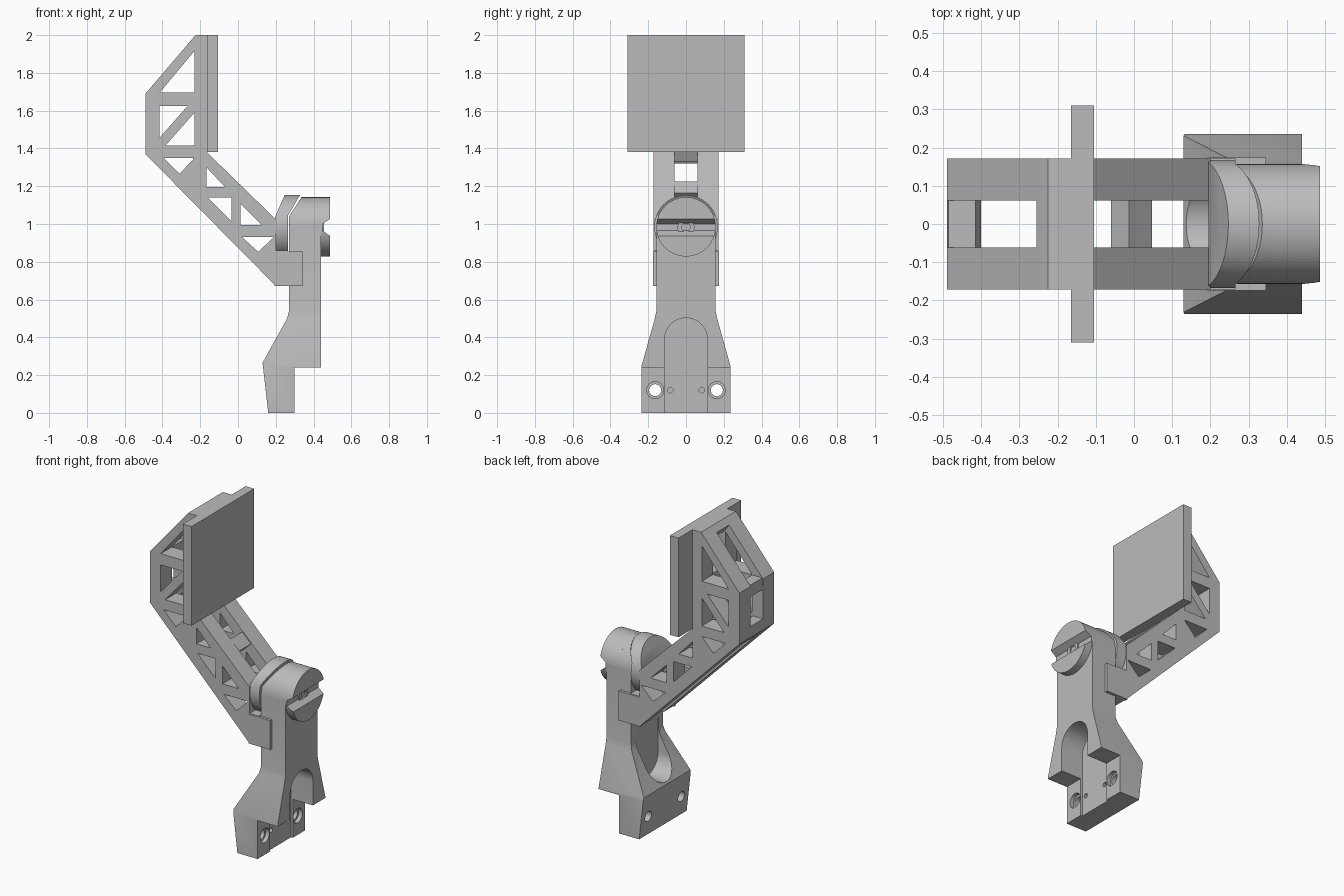
import bpy
import bmesh
import math
from mathutils import Matrix, Vector

cube = bpy.data.objects.get("Cube")
if cube:
    bpy.data.objects.remove(cube)

grey = bpy.data.materials.new("plain_grey")
grey.use_nodes = True
grey.diffuse_color = (0.5, 0.5, 0.5, 1)
grey.node_tree.nodes["Principled BSDF"].inputs["Base Color"].default_value = (0.5, 0.5, 0.5, 1)


def finish(name, bm):
    bmesh.ops.recalc_face_normals(bm, faces=bm.faces[:])
    mesh = bpy.data.meshes.new(name)
    bm.to_mesh(mesh)
    bm.free()
    mesh.materials.append(grey)
    obj = bpy.data.objects.new(name, mesh)
    bpy.context.collection.objects.link(obj)
    return obj


def prism(name, points, lo, hi, axis="y"):
    """Extrude an (x, z) profile along y, or a (y, z) profile along x."""
    bm = bmesh.new()
    place = (lambda a, b: (a, lo, b)) if axis == "y" else (lambda a, b: (lo, a, b))
    face = bm.faces.new([bm.verts.new(place(a, b)) for a, b in points])
    moved = bmesh.ops.extrude_face_region(bm, geom=[face])["geom"]
    step = Vector((0, hi - lo, 0)) if axis == "y" else Vector((hi - lo, 0, 0))
    bmesh.ops.translate(bm, vec=step, verts=[v for v in moved if isinstance(v, bmesh.types.BMVert)])
    return finish(name, bm)


def box(name, x, y, z):
    return prism(name, [(x[0], z[0]), (x[1], z[0]), (x[1], z[1]), (x[0], z[1])], *y)


def rod(name, x0, x1, y, z, radius, sides=64, end_radius=None):
    bm = bmesh.new()
    bmesh.ops.create_cone(bm, cap_ends=True, segments=sides, radius1=radius,
                          radius2=end_radius or radius, depth=x1 - x0,
                          matrix=Matrix.Translation(((x0 + x1) / 2, y, z)) @ Matrix.Rotation(math.pi / 2, 4, "Y"))
    return finish(name, bm)


def combine(obj, tools, operation="DIFFERENCE"):
    """Apply boolean tools and remove them."""
    for tool in tools:
        tool.hide_render = True
        mod = obj.modifiers.new("shape", "BOOLEAN")
        mod.operation, mod.object, mod.solver = operation, tool, "EXACT"
        bpy.context.view_layer.update()
        deps = bpy.context.evaluated_depsgraph_get()
        result = bpy.data.meshes.new_from_object(obj.evaluated_get(deps))
        obj.modifiers.clear()
        obj.data = result
        bpy.data.objects.remove(tool)
    obj.data.materials.clear()
    obj.data.materials.append(grey)
    return obj


def arc(radius, centre, start, end, steps=24):
    angles = [math.radians(start + (end - start) * i / steps) for i in range(steps + 1)]
    return [(radius * math.cos(a), centre + radius * math.sin(a)) for a in angles]


PIVOT = 0.985

# Flared foot and column with a rounded top
body = prism("bracket_body", [
    (0.16, 0), (0.30, 0), (0.30, 0.24), (0.44, 0.24), (0.44, 1.2), (0.36, 1.2),
    (0.335, 1.14), (0.27, 1.04), (0.27, 0.54), (0.26, 0.5), (0.13, 0.265)], -0.3, 0.3)
outline = prism("outline", [(-0.235, 0), (0.235, 0), (0.235, 0.25), (0.165, 0.5), (0.157, 0.54)]
                + arc(0.157, PIVOT, 0, 180) + [(-0.157, 0.54), (-0.165, 0.5), (-0.235, 0.25)],
                -0.5, 1, "x")
combine(body, [outline], "INTERSECT")

# Arched recess, rear scoop and bolt holes
cuts = [prism("arch", [(-0.113, -0.1), (0.113, -0.1)] + arc(0.113, 0.39, 0, 180), 0.288, 0.6, "x"),
        prism("scoop", arc(0.113, 0.39, 180, 360) + [(0.113, 0.6), (-0.113, 0.6)], -0.1, 0.272, "x")]
for side in (-1, 1):
    cuts += [rod("bolt_hole", 0, 0.6, side * 0.163, 0.12, 0.032, 32),
             rod("bolt_sink", 0.275, 0.5, side * 0.163, 0.12, 0.045, 32),
             rod("pin_hole", 0.25, 0.5, side * 0.083, 0.12, 0.014, 16)]
combine(body, cuts)

# Pivot knob with a slotted end face
knob = rod("pivot_knob", 0.36, 0.487, 0, PIVOT, 0.157)
slot = prism("slot", [(0.5, 1.035), (0.447, 1.0), (0.447, 0.965), (0.5, 0.928)], -0.3, 0.3)
combine(knob, [slot])
screw = rod("pivot_screw", 0.43, 0.455, 0, PIVOT - 0.003, 0.045, 32)
combine(screw, [rod("socket", 0.44, 0.5, 0, PIVOT - 0.003, 0.025, 6)])

# Bent disc on the arm side of the pivot
disc = rod("pivot_disc", 0, 0.5, 0, PIVOT, 0.168)
combine(disc, [prism("bend", [(0.195, 0.7), (0.195, 1.035), (0.25, 1.16), (0.332, 1.16),
                              (0.265, 1.045), (0.265, 0.7)], -0.3, 0.3)], "INTERSECT")

# Truss side plates
frame = [(-0.165, 2), (-0.225, 2), (-0.49, 1.69), (-0.49, 1.37), (0.2, 0.672),
         (0.265, 0.672), (0.265, 0.86), (0.2, 0.86), (0.2, 1.025), (-0.165, 1.38)]
holes = [[(-0.23, 1.917), (-0.23, 1.695), (-0.415, 1.695)],
         [(-0.415, 1.625), (-0.267, 1.625), (-0.415, 1.457)],
         [(-0.23, 1.59), (-0.23, 1.415), (-0.384, 1.415)],
         [(-0.395, 1.35), (-0.23, 1.35), (-0.31, 1.265)],
         [(-0.167, 1.3), (-0.167, 1.197), (-0.07, 1.197)],
         [(-0.16, 1.14), (-0.035, 1.14), (-0.035, 1.015)],
         [(0.013, 1.107), (0.013, 0.995), (0.125, 0.995)],
         [(0.02, 0.932), (0.19, 0.932), (0.108, 0.852)]]
for name, side in (("front", -1), ("back", 1)):
    lo, hi = sorted((side * 0.061, side * 0.172))
    plate = prism(name + "_truss_plate", frame, lo, hi)
    combine(plate, [prism("opening", h, -0.3, 0.3) for h in holes])
    # Clip tab lapping over the column
    lo, hi = sorted((side * 0.156, side * 0.174))
    box(name + "_clip_tab", (0.193, 0.345), (lo, hi), (0.672, 0.855))

# Cross bars joining the two plates
bars = [[(-0.49, 1.625), (-0.415, 1.625), (-0.415, 1.695), (-0.485, 1.695)],
        [(-0.49, 1.37), (-0.44, 1.32), (-0.4, 1.38), (-0.42, 1.44), (-0.49, 1.44)],
        [(-0.165, 2), (-0.225, 2), (-0.255, 1.965), (-0.225, 1.92), (-0.165, 1.92)],
        [(-0.225, 1.6), (-0.165, 1.6), (-0.165, 1.7), (-0.225, 1.7)],
        [(-0.255, 1.355), (-0.19, 1.33), (-0.165, 1.38), (-0.165, 1.42), (-0.225, 1.42)],
        [(-0.06, 1.18), (0.0, 1.12), (0.047, 1.165), (-0.013, 1.225)]]
for i, profile in enumerate(bars):
    prism(f"cross_bar_{i + 1}", profile, -0.062, 0.062)

# Flat mounting panel
box("mounting_panel", (-0.165, -0.105), (-0.31, 0.31), (1.38, 2))

# Smooth the round parts, keeping edges sharp
bpy.ops.object.select_all(action="DESELECT")
for obj in (body, knob, disc, screw):
    obj.select_set(True)
    bpy.context.view_layer.objects.active = obj
bpy.ops.object.shade_smooth_by_angle(angle=math.radians(30))
